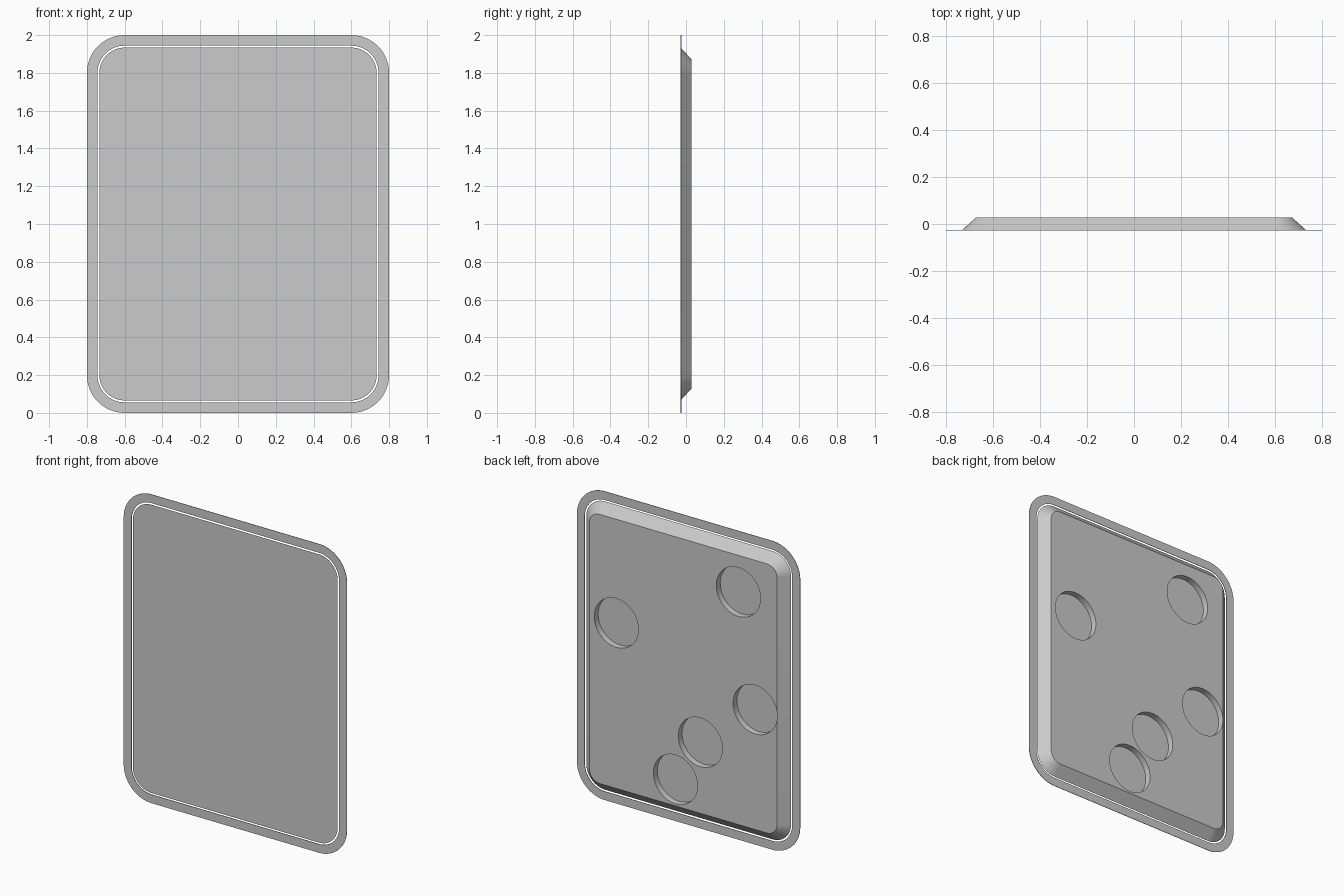
import bpy, bmesh, math
from mathutils import Matrix, Vector

cube = bpy.data.objects.get("Cube")
if cube:
    bpy.data.objects.remove(cube, do_unlink=True)

FRONT, BACK = -0.028, 0.028
RIM_THICKNESS = 0.003
POCKET_RADIUS, POCKET_DEPTH = 0.158, 0.04
POCKETS = [(-0.395, 1.635), (0.48, 1.2), (-0.515, 0.905), (-0.122, 0.588), (0.056, 0.3)]

grey = bpy.data.materials.new("plain grey")
grey.use_nodes = True
colour = (0.6, 0.6, 0.6, 1)
grey.diffuse_color = colour
grey.node_tree.nodes["Principled BSDF"].inputs["Base Color"].default_value = colour


def rounded_loop(bm, inset, y, steps=16):
    """Ring of vertices: the outer outline moved inward by inset."""
    radius = 0.2 - inset
    ring = []
    for corner, (sx, sz) in enumerate([(1, 1), (-1, 1), (-1, -1), (1, -1)]):
        for i in range(steps + 1):
            a = (corner + i / steps) * math.pi / 2
            ring.append(bm.verts.new((0.6 * sx + radius * math.cos(a), y,
                                      1 + 0.8 * sz + radius * math.sin(a))))
    return ring


def bridge(bm, a, b):
    n = len(a)
    for i in range(n):
        j = (i + 1) % n
        bm.faces.new((a[i], a[j], b[j], b[i]))


def finish(bm, name):
    bmesh.ops.recalc_face_normals(bm, faces=bm.faces)
    mesh = bpy.data.meshes.new(name)
    bm.to_mesh(mesh)
    bm.free()
    mesh.materials.append(grey)
    obj = bpy.data.objects.new(name, mesh)
    bpy.context.collection.objects.link(obj)
    return obj


def activate(obj):
    bpy.ops.object.select_all(action='DESELECT')
    obj.select_set(True)
    bpy.context.view_layer.objects.active = obj


# Thin flat rim, separated from the panel by a narrow open gap
bm = bmesh.new()
rings = [rounded_loop(bm, inset, y) for inset, y in (
    (0, FRONT), (0, FRONT + RIM_THICKNESS),
    (0.056, FRONT + RIM_THICKNESS), (0.056, FRONT))]
for k in range(4):
    bridge(bm, rings[k], rings[(k + 1) % 4])
rim = finish(bm, "rim")

# Panel with sloping sides, narrower at the back
bm = bmesh.new()
front_ring = rounded_loop(bm, 0.066, FRONT)
back_ring = rounded_loop(bm, 0.128, BACK)
bridge(bm, front_ring, back_ring)
bm.faces.new(front_ring)
bm.faces.new(back_ring)
panel = finish(bm, "panel")

# Round pockets sunk into the back of the panel
bm = bmesh.new()
height = 2 * POCKET_DEPTH
for x, z in POCKETS:
    centre = Vector((x, BACK, z))
    bmesh.ops.create_cone(bm, cap_ends=True, segments=64, radius1=POCKET_RADIUS,
                          radius2=POCKET_RADIUS, depth=height,
                          matrix=Matrix.Translation(centre) @ Matrix.Rotation(math.pi / 2, 4, 'X'))
cutter = finish(bm, "pocket_cutter")
cutter.hide_render = True
cut = panel.modifiers.new("pockets", 'BOOLEAN')
cut.operation = 'DIFFERENCE'
cut.solver = 'EXACT'
cut.object = cutter
activate(panel)
bpy.ops.object.modifier_apply(modifier=cut.name)
bpy.data.objects.remove(cutter, do_unlink=True)

# Smooth the curved walls, keep the edges crisp
for obj in (rim, panel):
    activate(obj)
    bpy.ops.object.shade_smooth_by_angle(angle=math.radians(30))
